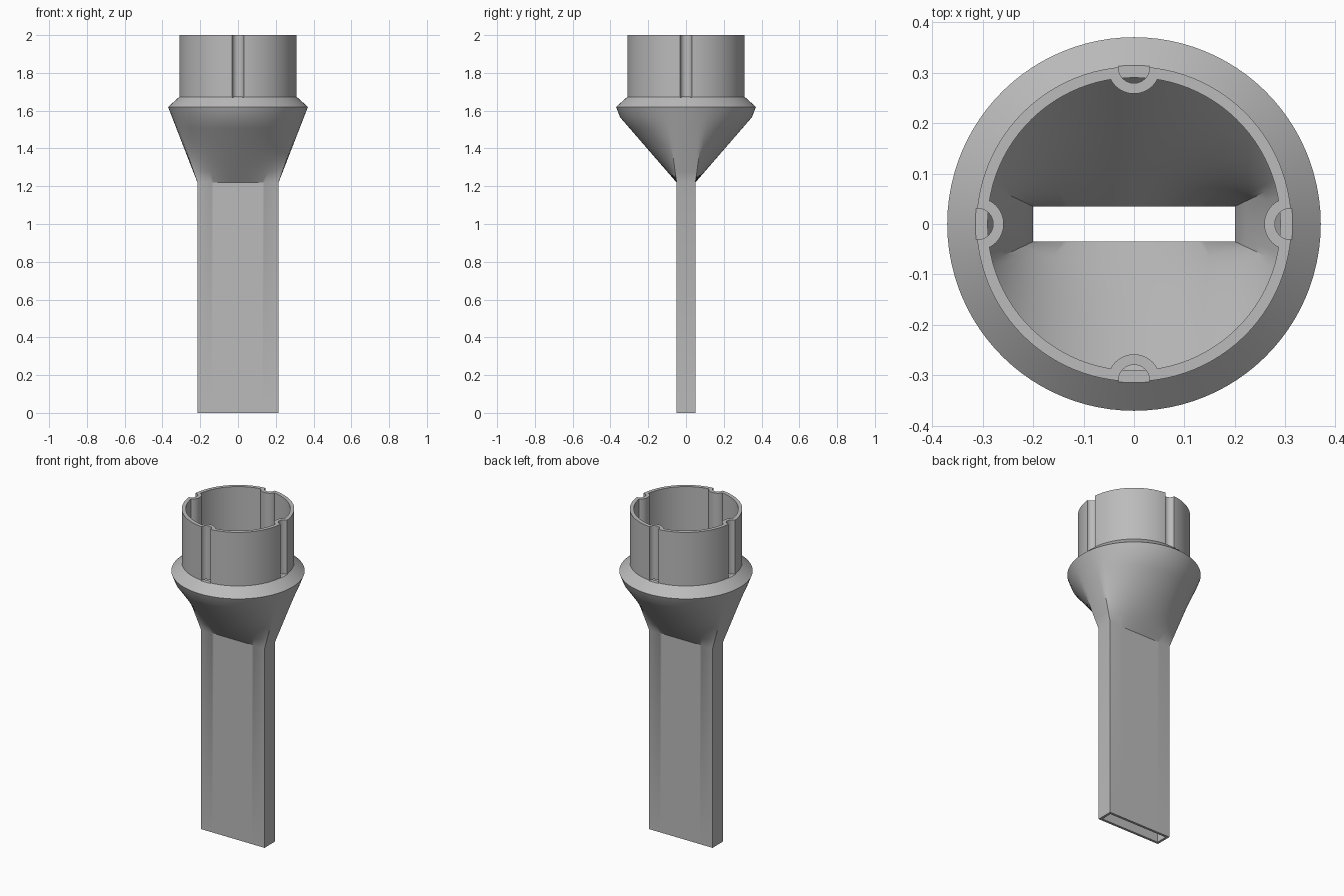
import bpy
import bmesh
from math import cos, sin, pi, radians
from mathutils import Matrix

cube = bpy.data.objects.get("Cube")
if cube:
    bpy.data.objects.remove(cube)

grey = bpy.data.materials.new("light grey plastic")
grey.use_nodes = True
colour = (0.5, 0.5, 0.5, 1)
grey.diffuse_color = colour
grey.node_tree.nodes["Principled BSDF"].inputs["Base Color"].default_value = colour

LONG, SHORT = 40, 8          # segments on the long and short sides of each ring
CORNER = radians(16)         # where a slot corner meets the round collar
SOCKET_BASE, TOP = 1.672, 2.0


def make_object(name, bm):
    bmesh.ops.recalc_face_normals(bm, faces=bm.faces)
    mesh = bpy.data.meshes.new(name)
    bm.to_mesh(mesh)
    bm.free()
    mesh.materials.append(grey)
    obj = bpy.data.objects.new(name, mesh)
    bpy.context.collection.objects.link(obj)
    return obj


def circle(r, z):
    sides = [(-CORNER, 2 * CORNER, SHORT), (CORNER, pi - 2 * CORNER, LONG)]
    sides += [(start + pi, span, n) for start, span, n in sides]
    return [(r * cos(a + s * i / n), r * sin(a + s * i / n), z)
            for a, s, n in sides for i in range(n)]


def slot(w, d, z):
    corners = [(w, -d), (w, d), (-w, d), (-w, -d)]
    pts = []
    for k, n in enumerate((SHORT, LONG, SHORT, LONG)):
        (ax, ay), (bx, by) = corners[k], corners[(k + 1) % 4]
        pts += [(ax + (bx - ax) * i / n, ay + (by - ay) * i / n, z) for i in range(n)]
    return pts


def blend(a, b, steps=6):
    return [[tuple(p + (q - p) * k / steps for p, q in zip(u, v)) for u, v in zip(a, b)]
            for k in range(steps + 1)]


# Hollow body: flat tube, funnel, collar and socket, outside then inside
rings = [slot(0.215, 0.05, 0)]
rings += blend(slot(0.215, 0.05, 1.22), circle(0.349, 1.565))
rings += [circle(r, z) for r, z in (
    (0.37, 1.62), (0.312, SOCKET_BASE), (0.312, TOP),
    (0.29, TOP), (0.29, 1.66), (0.352, 1.615))]
rings += blend(circle(0.334, 1.565), slot(0.2, 0.035, 1.22))
rings.append(slot(0.2, 0.035, 0))

bm = bmesh.new()
loops = [[bm.verts.new(p) for p in ring] for ring in rings]
for a, b in zip(loops, loops[1:] + loops[:1]):
    for i in range(len(a)):
        j = (i + 1) % len(a)
        bm.faces.new((a[i], a[j], b[j], b[i]))
body = make_object("nozzle_body", bm)


def prism(bm, outline, z0, z1, turn):
    verts = [bm.verts.new((x, y, z0)) for x, y in outline]
    face = bm.faces.new(verts)
    top = bmesh.ops.extrude_face_region(bm, geom=[face])["geom"]
    moved = [g for g in top if isinstance(g, bmesh.types.BMVert)]
    bmesh.ops.translate(bm, verts=moved, vec=(0, 0, z1 - z0))
    bmesh.ops.rotate(bm, verts=verts + moved, matrix=Matrix.Rotation(turn, 3, 'Z'))


def four_prisms(name, radius, z0, z1, limit):
    # Rounded rib outlines facing the axis, cut off at the given distance
    bm = bmesh.new()
    arc = [(0.31 - radius * cos(a), radius * sin(a))
           for a in (pi * (i / 24 - 0.5) for i in range(25))]
    outline = [(min(x, limit), y) for x, y in arc]
    if limit > 0.31:
        outline += [(limit, radius), (limit, -radius)]
    for k in range(4):
        prism(bm, outline, z0, z1, k * pi / 2)
    return make_object(name, bm)


# Inner ribs joined on, then the rounded key grooves cut from outside
ribs = four_prisms("socket_ribs", 0.052, SOCKET_BASE, TOP, 0.3)
grooves = four_prisms("groove_cutter", 0.031, SOCKET_BASE - 0.002, TOP + 0.1, 0.4)
bpy.context.view_layer.objects.active = body
for tool, op in ((ribs, 'UNION'), (grooves, 'DIFFERENCE')):
    tool.hide_render = True
    mod = body.modifiers.new(tool.name, 'BOOLEAN')
    mod.object, mod.operation, mod.solver = tool, op, 'EXACT'
    bpy.ops.object.modifier_apply(modifier=mod.name)
    bpy.data.objects.remove(tool)

bpy.ops.object.select_all(action='DESELECT')
body.select_set(True)
bpy.ops.object.shade_smooth_by_angle(angle=radians(30))
